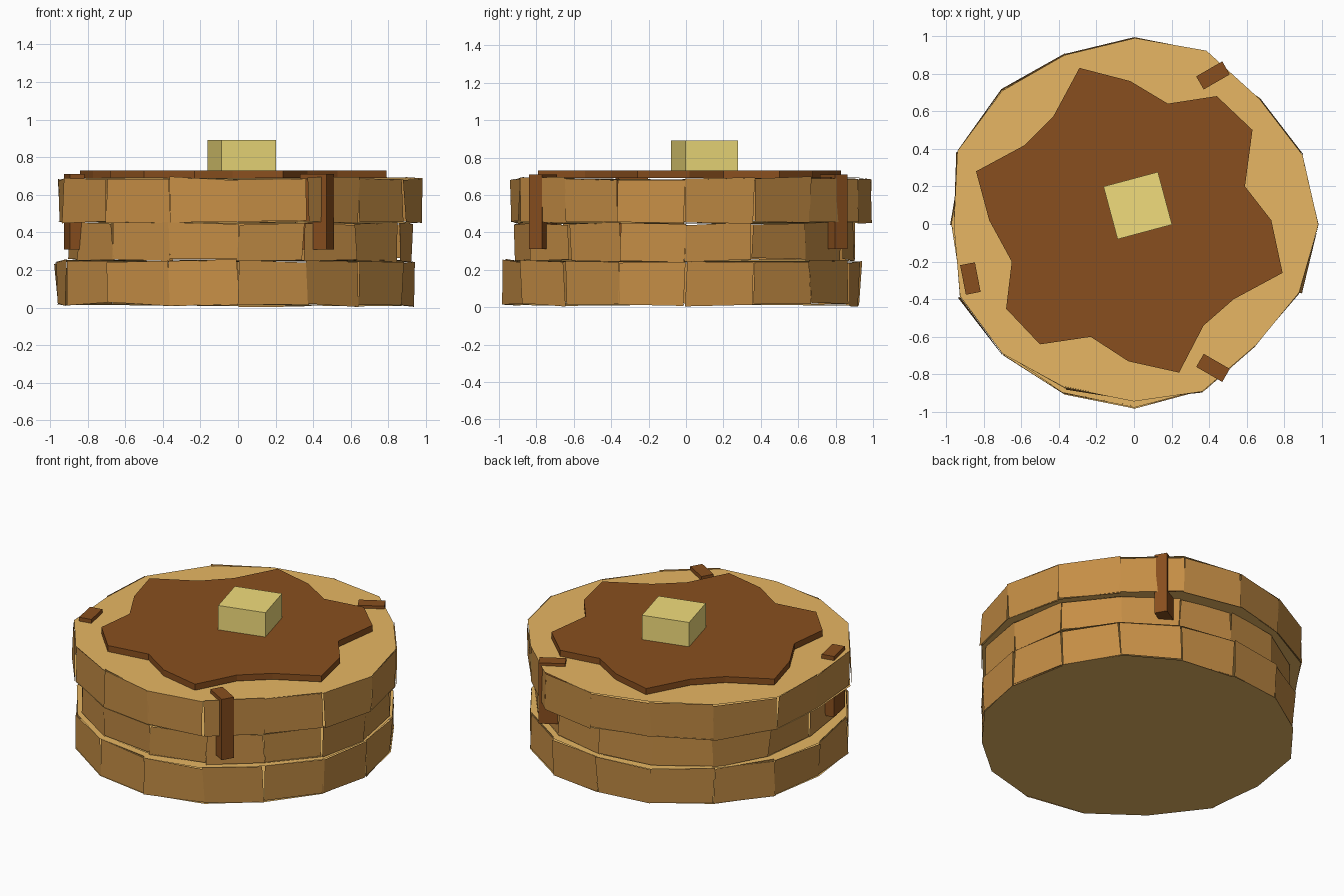
import bpy, math, random
from mathutils import Matrix, Vector

if "Cube" in bpy.data.objects:
    bpy.data.objects.remove(bpy.data.objects["Cube"])

random.seed(4)


def material(name, rgb):
    m = bpy.data.materials.new(name)
    m.diffuse_color = (*rgb, 1)
    m.use_nodes = True
    m.node_tree.nodes["Principled BSDF"].inputs["Base Color"].default_value = m.diffuse_color
    return m


TOP = material("pancake_face", (0.80, 0.47, 0.125))
RIM = material("pancake_rim", (0.56, 0.27, 0.06))
SYRUP = material("syrup", (0.25, 0.078, 0.013))
BUTTER = material("butter", (0.88, 0.72, 0.20))


def make(name, verts, faces, mats, indices=None):
    me = bpy.data.meshes.new(name)
    me.from_pydata(verts, [], faces)
    for m in mats:
        me.materials.append(m)
    if indices:
        for p, i in zip(me.polygons, indices):
            p.material_index = i
    ob = bpy.data.objects.new(name, me)
    bpy.context.collection.objects.link(ob)
    return ob


def prism(name, outline, z0, z1, mat):
    n = len(outline)
    verts = [(x, y, z) for z in (z0, z1) for x, y in outline]
    faces = [list(range(n))[::-1], list(range(n, 2 * n))]
    faces += [(i, (i + 1) % n, n + (i + 1) % n, n + i) for i in range(n)]
    return make(name, verts, faces, [mat])


def rect(cx, cy, length, width, degrees):
    rot = Matrix.Rotation(math.radians(degrees), 2)
    pts = [(-1, -1), (1, -1), (1, 1), (-1, 1)]
    return [tuple(rot @ Vector((a * length / 2, b * width / 2)) + Vector((cx, cy))) for a, b in pts]


def pancake(name, radii, z0, z1):
    # uneven 16-sided disc: the caps and each rim panel are slightly loose
    def wobble(p, amount):
        return Vector(p) + Vector([random.uniform(-amount, amount) for _ in range(3)])

    n = len(radii)
    ring = [(r * math.cos(2 * math.pi * i / n), r * math.sin(2 * math.pi * i / n))
            for i, r in enumerate(radii)]
    verts, faces, idx = [], [], []

    def add(points, mat, amount):
        start = len(verts)
        verts.extend(wobble(p, amount) for p in points)
        faces.append(list(range(start, len(verts))))
        idx.append(mat)

    low = [wobble((x, y, z0), 0.007) for x, y in ring]
    high = [wobble((x, y, z1), 0.007) for x, y in ring]
    add(low[::-1], 0, 0.003)
    add(high, 0, 0.003)
    for i in range(n):
        j = (i + 1) % n
        add([low[i], low[j], high[j], high[i]], 1, 0.009)
    for v in verts:
        v.z = max(v.z, 0)
    return make(name, verts, faces, [TOP, RIM], idx)


# stack: radii run anticlockwise from +x
pancake("bottom_pancake", [0.94, 0.94, 0.94, 0.94, 0.93, 0.95, 0.96, 0.98,
                           0.97, 0.99, 0.98, 0.98, 0.98, 0.95, 0.91, 0.94], 0.014, 0.247)
pancake("middle_pancake", [0.92, 0.93, 0.90, 0.90, 0.90, 0.92, 0.93, 0.93,
                           0.89, 0.92, 0.94, 0.94, 0.92, 0.90, 0.88, 0.92], 0.25, 0.45)
pancake("top_pancake", [0.98, 0.97, 0.94, 0.99, 0.985, 0.97, 1.00, 1.01,
                        0.96, 1.01, 0.98, 0.945, 0.94, 0.965, 0.91, 0.955], 0.455, 0.685)

# syrup pool
pool = [(-0.29, 0.83), (-0.02, 0.76), (0.18, 0.64), (0.44, 0.68), (0.63, 0.50), (0.59, 0.20),
        (0.73, 0.02), (0.79, -0.26), (0.53, -0.40), (0.37, -0.54), (0.24, -0.79), (-0.03, -0.73),
        (-0.23, -0.60), (-0.50, -0.64), (-0.68, -0.45), (-0.65, -0.20), (-0.77, 0.02),
        (-0.84, 0.28), (-0.58, 0.42), (-0.43, 0.57)]
prism("syrup_pool", pool[::-1], 0.69, 0.73, SYRUP)

# syrup drips
for i, (x, y, a) in enumerate([(0.42, 0.79, 30), (-0.87, -0.29, -79), (0.42, -0.765, -30)]):
    prism(f"syrup_drip_{i + 1}", rect(x, y, 0.16, 0.08, a), 0.31, 0.71, SYRUP)

# butter pat
prism("butter", rect(0.02, 0.098, 0.30, 0.29, 15), 0.73, 0.89, BUTTER)
